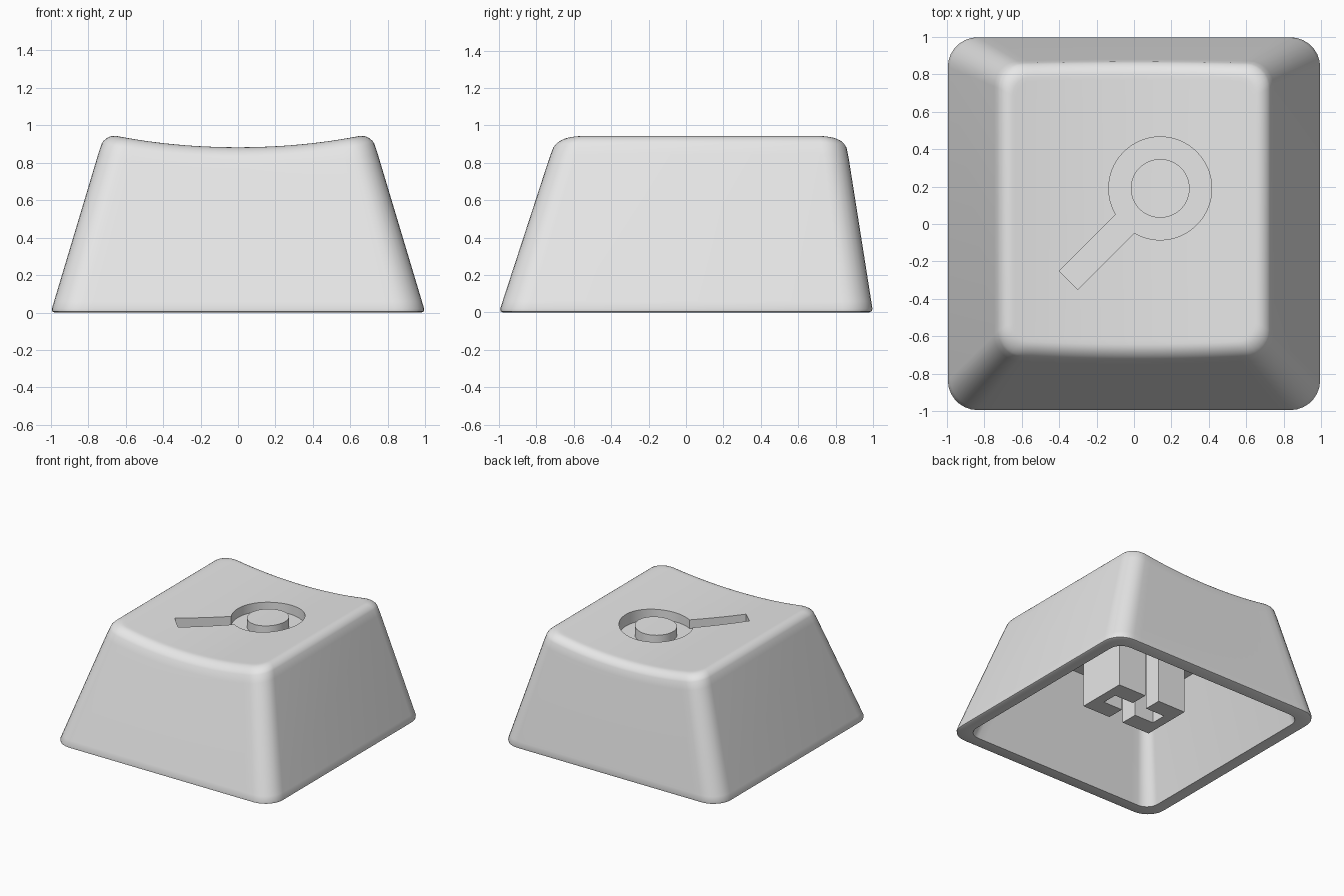
import bpy, bmesh
from math import sin, cos, radians, asin, pi
from mathutils import Vector

if "Cube" in bpy.data.objects:
    bpy.data.objects.remove(bpy.data.objects["Cube"], do_unlink=True)

HEIGHT = 0.95      # height where the tapered walls reach the top outline
FILLET = 0.07      # rounding of the top rim
WALL = 0.11
CEILING = 0.75

plastic = bpy.data.materials.new("light_grey_plastic")
plastic.use_nodes = True
plastic.diffuse_color = (0.8, 0.8, 0.8, 1)
plastic.node_tree.nodes["Principled BSDF"].inputs["Base Color"].default_value = (0.8, 0.8, 0.8, 1)


def make_object(name, bm):
    bmesh.ops.recalc_face_normals(bm, faces=bm.faces)
    mesh = bpy.data.meshes.new(name)
    bm.to_mesh(mesh)
    bm.free()
    mesh.materials.append(plastic)
    obj = bpy.data.objects.new(name, mesh)
    bpy.context.collection.objects.link(obj)
    return obj


def prism(name, points, z0, z1):
    bm = bmesh.new()
    face = bm.faces.new([bm.verts.new((x, y, z0)) for x, y in points])
    top = bmesh.ops.extrude_face_region(bm, geom=[face])["geom"]
    verts = [v for v in top if isinstance(v, bmesh.types.BMVert)]
    bmesh.ops.translate(bm, verts=verts, vec=(0, 0, z1 - z0))
    return make_object(name, bm)


def arc(cx, cy, r, start, end, steps):
    return [(cx + r * cos(start + (end - start) * i / steps),
             cy + r * sin(start + (end - start) * i / steps)) for i in range(steps + 1)]


def apply_modifiers(obj):
    bpy.ops.object.select_all(action="DESELECT")
    obj.select_set(True)
    bpy.context.view_layer.objects.active = obj
    for name in [m.name for m in obj.modifiers]:
        bpy.ops.object.modifier_apply(modifier=name)


def cut(obj, cutter):
    mod = obj.modifiers.new("cut", "BOOLEAN")
    mod.operation = "DIFFERENCE"
    mod.solver = "EXACT"
    mod.object = cutter
    apply_modifiers(obj)
    bpy.data.objects.remove(cutter, do_unlink=True)


def section(t, inset):
    """Rounded rectangle of the tapered body: front half, then mirrored back half."""
    hx = 1 - 0.285 * t - inset
    y0, y1 = -1 + 0.31 * t + inset, 1 - 0.15 * t - inset
    r = 0.16 - 0.03 * t - inset * 0.5
    front = arc(-hx + r, y0 + r, r, pi, 1.5 * pi, 7)
    span = 2 * (hx - r)
    front += [(-hx + r + span * i / 24, y0) for i in range(1, 24)]
    front += arc(hx - r, y0 + r, r, 1.5 * pi, 2 * pi, 7)
    return front + [(x, y0 + y1 - y) for x, y in reversed(front)]


def flat_ring(z, inset):
    return [(x, y, z) for x, y in section(z / HEIGHT, inset)]


def dished_ring(drop, inset):
    # The top is a shallow trough running front to back
    ring = []
    for i, (x, y) in enumerate(section(1, inset)):
        z = 0.882 + x * x / 6.9 - drop
        x, y = section(z / HEIGHT, inset)[i]
        ring.append((x, y, z))
    return ring


# Keycap shell: ceiling, inner walls, rim, outer walls, rounded top edge, dished top
rings = [flat_ring(CEILING, WALL), flat_ring(0, WALL), flat_ring(0, 0.02),
         flat_ring(0.006, 0.006), flat_ring(0.02, 0), flat_ring(0.06, 0), dished_ring(0.11, 0)]
for step in range(7):
    a = radians(15 + 12.5 * step)
    rings.append(dished_ring(FILLET * (1 - sin(a)), FILLET * (1 - cos(a))))
rings.append(dished_ring(0, FILLET + 0.02))

bm = bmesh.new()
loops = [[bm.verts.new(p) for p in ring] for ring in rings]
n = len(loops[0])
for a, b in zip(loops, loops[1:]):
    for i in range(n):
        j = (i + 1) % n
        bm.faces.new((a[i], a[j], b[j], b[i]))
for loop in (loops[0], loops[-1]):
    for i in range(n // 2 - 1):
        bm.faces.new((loop[i], loop[i + 1], loop[n - 2 - i], loop[n - 1 - i]))
shell = make_object("keycap_shell", bm)

# Engraved magnifier: ring with a diagonal handle, lens left standing
CX, CY, R, HALF = 0.14, 0.19, 0.275, 0.07
diag = radians(225)
gap = asin(HALF / R)
outline = arc(CX, CY, R, diag + gap, diag - gap + 2 * pi, 64)
tip = Vector((-0.35, -0.30))
side = Vector((-HALF, HALF)).normalized() * HALF
outline += [tuple(tip + side), tuple(tip - side)]
engraving = prism("engraving_cutter", outline, 0.81, 1.1)
lens = prism("lens_cutter", arc(CX, CY, 0.157, 0, 2 * pi, 48)[:-1], 0.7, 1.2)
cut(engraving, lens)
cut(shell, engraving)
apply_modifiers(shell)
bpy.ops.object.shade_smooth_by_angle(angle=radians(30))

# Switch stem: two mirrored halves around a cross-shaped slot
SX, SY, SLOT, ARM = 0.32, 0.21, 0.065, 0.24
half = [(SLOT, -SY), (SX, -SY), (SX, SY), (SLOT, SY),
        (SLOT, SLOT), (ARM, SLOT), (ARM, -SLOT), (SLOT, -SLOT)]
stem = prism("switch_stem", half, 0.15, CEILING + 0.01)
mirror = stem.modifiers.new("mirror", "MIRROR")
mirror.use_axis[0] = True
mirror.use_mirror_merge = False
apply_modifiers(stem)
